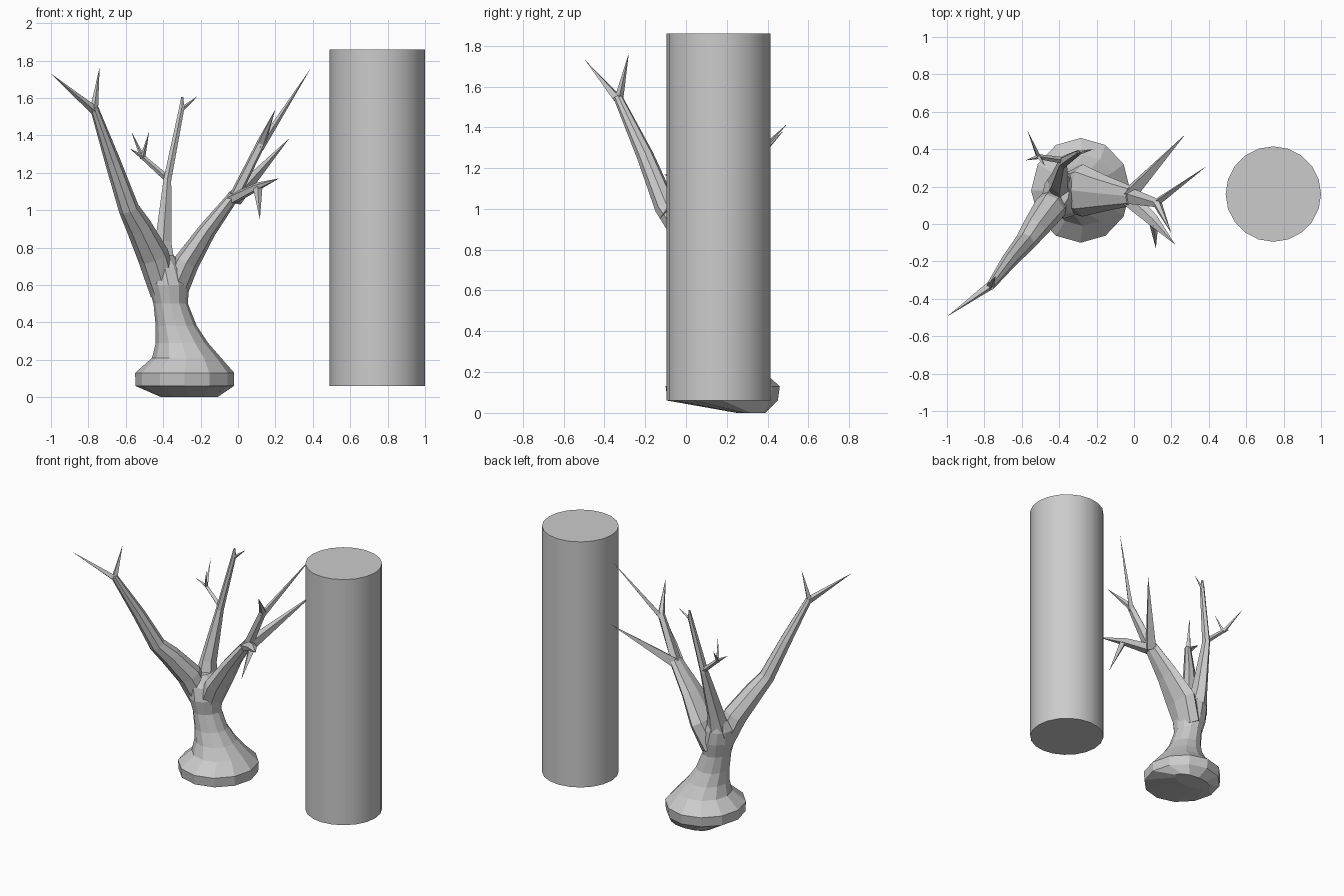
import bpy, bmesh, math
from mathutils import Vector

if "Cube" in bpy.data.objects:
    bpy.data.objects.remove(bpy.data.objects["Cube"])


def make_object(name, bm):
    bmesh.ops.remove_doubles(bm, verts=bm.verts[:], dist=0.0005)
    bmesh.ops.recalc_face_normals(bm, faces=bm.faces[:])
    mesh = bpy.data.meshes.new(name)
    bm.to_mesh(mesh)
    bm.free()
    obj = bpy.data.objects.new(name, mesh)
    bpy.context.collection.objects.link(obj)
    return obj


def bridge(name, rings):
    """Skin a stack of vertex rings and cap both ends."""
    bm = bmesh.new()
    loops = [[bm.verts.new(p) for p in ring] for ring in rings]
    n = len(loops[0])
    for a, b in zip(loops, loops[1:]):
        for i in range(n):
            j = (i + 1) % n
            bm.faces.new((a[i], a[j], b[j], b[i]))
    bm.faces.new(loops[0][::-1])
    bm.faces.new(loops[-1])
    return make_object(name, bm)


def limb(name, path, sides=6):
    """Tapered limb; path rows are x, y, z, radius along y, other radius (optional)."""
    pts = [Vector(p[:3]) for p in path]
    rings = []
    for k, p in enumerate(path):
        d = (pts[min(k + 1, len(pts) - 1)] - pts[max(k - 1, 0)]).normalized()
        u = Vector((0, 1, 0))
        u = (u - d * u.dot(d)).normalized()
        v = d.cross(u)
        ru, rv = p[3], p[-1]
        rings.append([pts[k] + u * ru * math.cos(t) + v * rv * math.sin(t)
                      for t in (2 * math.pi * i / sides for i in range(sides))])
    return bridge(name, rings)


def twig(name, start, tip, r):
    return limb(name, [(*start, r), (*tip, 0)], 4)


# Trunk with flared root base: x, y, z, x radius, y radius
trunk = [(-.26, .32, 0, .15, .07), (-.285, .18, .06, .263, .27),
         (-.285, .18, .13, .265, .28), (-.275, .18, .21, .185, .19),
         (-.30, .17, .29, .14, .145), (-.33, .16, .38, .11, .115),
         (-.36, .155, .5, .092, .105), (-.372, .155, .6, .11, .125),
         (-.39, .16, .69, .10, .12), (-.40, .18, .76, .055, .085)]
bridge("trunk", [[(x + rx * math.cos(t), y + ry * math.sin(t), z)
                  for t in (2 * math.pi * i / 12 for i in range(12))]
                 for x, y, z, rx, ry in trunk])

# Left branch and its twigs
limb("left_branch", [(-.39, .15, .56, .08), (-.455, .08, .76, .085),
                     (-.535, -.03, .92, .068), (-.585, -.10, 1.01, .055),
                     (-.67, -.20, 1.26, .042), (-.77, -.335, 1.55, .022)], 8)
left_fork = (-.77, -.33, 1.535)
twig("left_outer_twig", left_fork, (-1, -.495, 1.73), .024)
twig("left_upper_twig", left_fork, (-.74, -.28, 1.765), .022)

# Middle branch and its twigs
limb("middle_branch", [(-.40, .19, .66, .08), (-.40, .23, .82, .07, .05),
                       (-.378, .33, 1.16, .035, .024), (-.30, .38, 1.55, .016),
                       (-.298, .385, 1.605, .006)])
twig("middle_tip_twig", (-.30, .38, 1.54), (-.215, .40, 1.61), .013)
limb("middle_side_twig", [(-.38, .34, 1.17, .018), (-.51, .36, 1.285, .013),
                          (-.58, .34, 1.33, 0)], 4)
side_fork = (-.51, .36, 1.28)
twig("middle_back_twig", side_fork, (-.57, .50, 1.42), .014)
twig("middle_front_twig", side_fork, (-.475, .31, 1.42), .014)

# Right branch, broad at the fork
limb("right_branch", [(-.35, .17, .55, .11, .075), (-.275, .18, .72, .14, .068),
                      (-.165, .165, .89, .10, .048), (-.02, .15, 1.08, .055, .03)], 8)
limb("right_upper_branch", [(-.03, .15, 1.05, .05, .03), (.125, .11, 1.36, .025),
                            (.20, -.05, 1.54, 0)], 5)
twig("right_tall_twig", (.115, .11, 1.33), (.39, .31, 1.76), .022)
twig("right_back_twig", (-.02, .16, 1.06), (.275, .48, 1.385), .045)
limb("right_low_branch", [(-.03, .14, 1.06, .05, .03), (.10, .02, 1.125, .035, .022),
                          (.22, -.11, 1.17, 0)], 5)
twig("right_hanging_twig", (.105, .01, 1.125), (.117, -.13, .95), .026)

# Free-standing smooth cylinder
bpy.ops.mesh.primitive_cylinder_add(vertices=20, radius=.255, depth=1.8,
                                    location=(.745, .16, .96))
column = bpy.context.object
column.name = "column"
bpy.ops.object.shade_smooth_by_angle()
